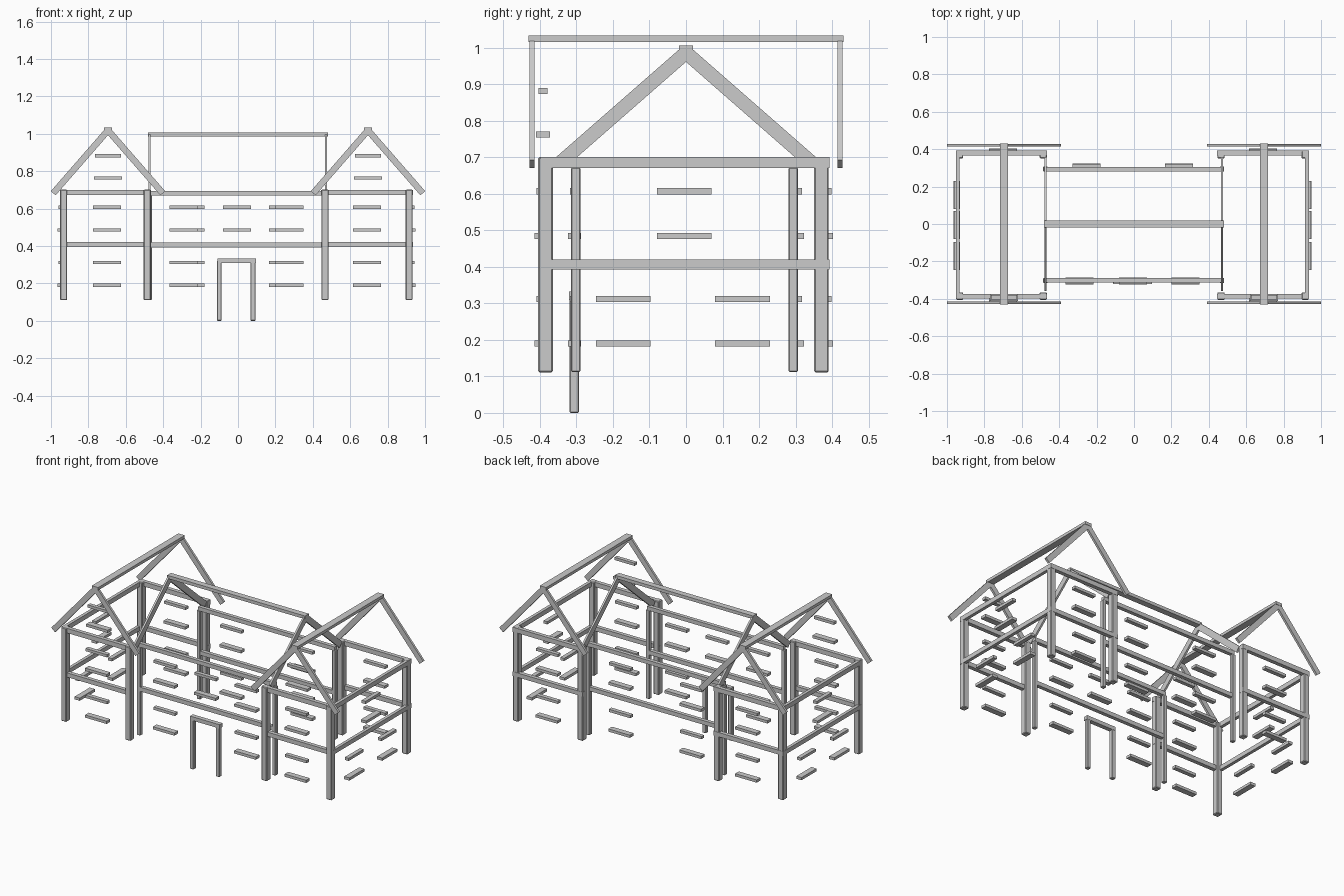
import bpy, bmesh
from mathutils import Vector, Matrix

if "Cube" in bpy.data.objects:
    bpy.data.objects.remove(bpy.data.objects["Cube"])

grey = bpy.data.materials.new("weathered grey")
grey.diffuse_color = (0.6, 0.6, 0.6, 1)
grey.use_nodes = True
grey.node_tree.nodes["Principled BSDF"].inputs["Base Color"].default_value = grey.diffuse_color


def finish(name, bm, bevel=0):
    me = bpy.data.meshes.new(name)
    bm.to_mesh(me)
    bm.free()
    me.materials.append(grey)
    ob = bpy.data.objects.new(name, me)
    bpy.context.collection.objects.link(ob)
    if bevel:
        m = ob.modifiers.new("worn edges", 'BEVEL')
        m.width = bevel
        m.segments = 1
    return ob


def box(name, centre, size, bevel=0):
    bm = bmesh.new()
    bmesh.ops.create_cube(bm, size=1)
    bmesh.ops.scale(bm, vec=size, verts=bm.verts)
    bmesh.ops.translate(bm, vec=centre, verts=bm.verts)
    return finish(name, bm, bevel)


def rafter(name, a, b, width, thick, normal):
    # sloping plank from a to b; thin along the given normal
    a, b, n = Vector(a), Vector(b), Vector(normal)
    d = (b - a).normalized()
    side = n.cross(d)
    bm = bmesh.new()
    bmesh.ops.create_cube(bm, size=1)
    bmesh.ops.scale(bm, vec=((b - a).length, width, thick), verts=bm.verts)
    rot = Matrix((d, side, n)).transposed().to_4x4()
    bmesh.ops.transform(bm, matrix=Matrix.Translation((a + b) / 2) @ rot, verts=bm.verts)
    return finish(name, bm)


# window bars: (part, height, depth); sills are deeper than lintels
BARS = (("lintel", 0.607, 0.026), ("sill", 0.485, 0.036),
        ("lintel", 0.312, 0.026), ("sill", 0.19, 0.036))
BEAMS = (("floor", 0.407, 0.027), ("eaves", 0.686, 0.029))

# Two end wings: (label, outer post x, inner post x, ridge x, outward sign)
for side, xo, xi, xr, s in (("left", -0.932, -0.485, -0.695, -1),
                            ("right", 0.915, 0.465, 0.695, 1)):
    mid, length = (xo + xi) / 2, abs(xo - xi) + 0.04
    for face, f in (("front", -1), ("back", 1)):
        yp = f * 0.378 - 0.007
        for nm, x in (("outer", xo), ("inner", xi)):
            box(f"{side}_{face}_{nm}_post", (x, yp, 0.406), (0.038, 0.04, 0.59), 0.004)
        for nm, z, h in BEAMS:
            box(f"{side}_{face}_{nm}_beam", (mid, f * 0.383 - 0.003, z), (length, 0.025, h))
        # gable rafters
        for nm, e in (("outer", s), ("inner", -s)):
            rafter(f"{side}_{face}_{nm}_rafter", (xr, f * 0.422, 1.018),
                   (xr + e * 0.293, f * 0.422, 0.682), 0.034, 0.014, (0, 1, 0))
        # window bars
        for nm, z, d in BARS:
            box(f"{side}_{face}_{nm}", (xr - 0.005, f * 0.391 - 0.006, z), (0.15, d, 0.017))
    for nm, w, d, z in (("lintel", 0.14, 0.024, 0.882), ("sill", 0.15, 0.038, 0.763)):
        box(f"{side}_gable_{nm}", (xr, -0.392, z), (w, d, 0.017))
    # outer side beams and window bars
    for nm, z, h in BEAMS:
        box(f"{side}_side_{nm}_beam", (xo + s * 0.01, 0, z), (0.02, 0.78, h))
    for i, (nm, z, d) in enumerate(BARS):
        for y in ((-0.005,) if i < 2 else (-0.172, 0.155)):
            box(f"{side}_side_{nm}", (xo + s * 0.016, y, z), (d, 0.15, 0.017))
    box(f"{side}_wing_ridge", (xr, 0, 1.025), (0.044, 0.862, 0.018))

# Central block
for face, f in (("front", -1), ("back", 1)):
    y = f * 0.298 - 0.004
    for side, x in (("left", -0.473), ("right", 0.47)):
        box(f"centre_{face}_{side}_post", (x, y, 0.392), (0.025, 0.026, 0.56), 0.003)
        rafter(f"centre_{face}_{side}_rafter", (x, 0, 0.987),
               (x, f * 0.345, 0.685), 0.038, 0.012, (1, 0, 0))
    for nm, z, h in (("floor", 0.405, 0.026), ("eaves", 0.682, 0.025)):
        box(f"centre_{face}_{nm}_beam", (0, y, z), (0.95, 0.024, h))
    cols = (-0.292, 0.275) if f < 0 else (-0.255, 0.24)
    for i, (nm, z, d) in enumerate(BARS):
        for x in cols + ((-0.005,) if f < 0 and i < 2 else ()):
            box(f"centre_{face}_{nm}", (x, f * 0.305, z), (0.15, d, 0.017))
box("centre_ridge", (0, 0, 0.996), (0.96, 0.038, 0.02))

# Door frame
for side, x in (("left", -0.1), ("right", 0.08)):
    box(f"door_{side}_jamb", (x, -0.306, 0.16), (0.026, 0.026, 0.32), 0.003)
box("door_lintel", (-0.007, -0.306, 0.321), (0.206, 0.028, 0.024))
